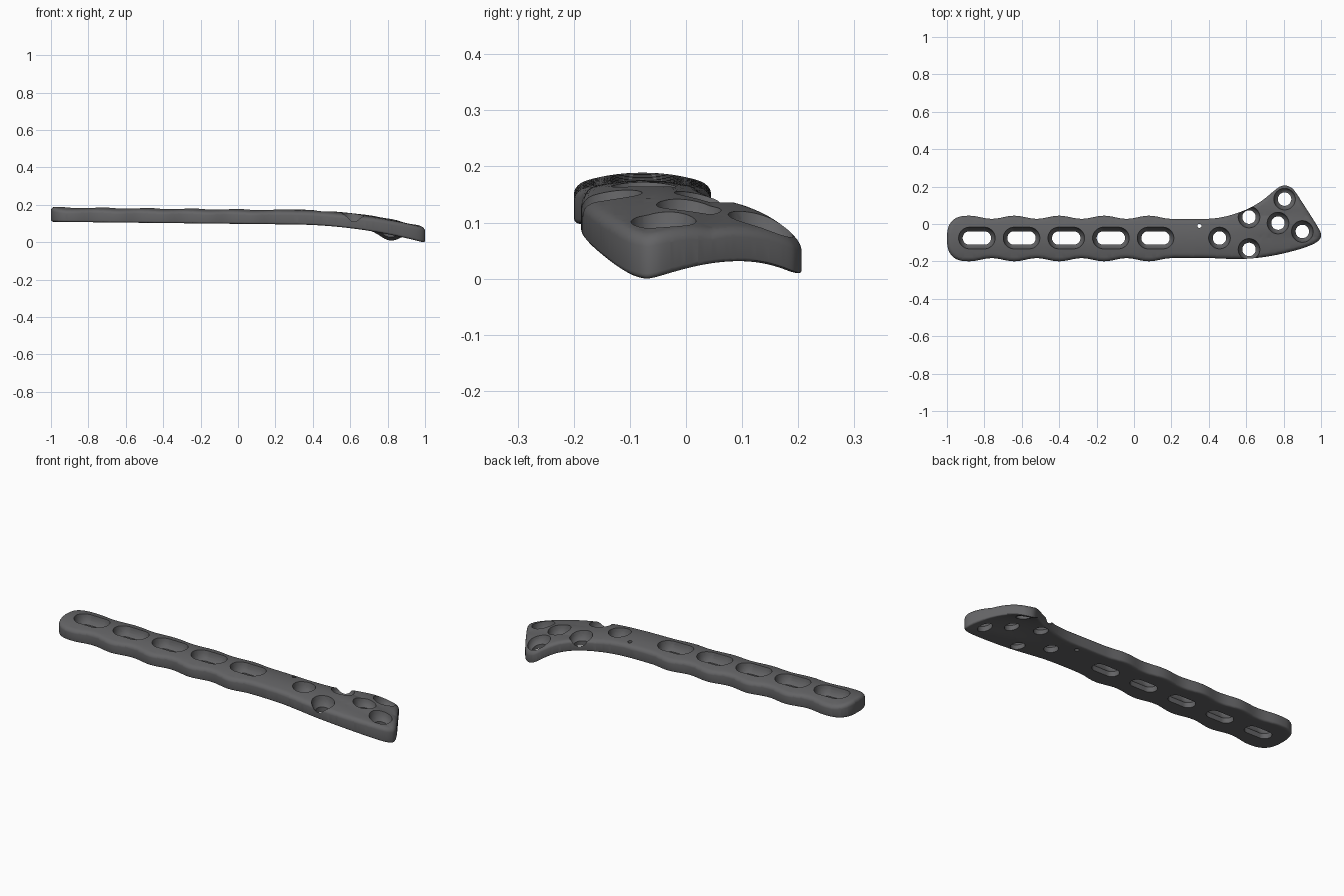
import bpy, bmesh, math
from mathutils import Vector

if "Cube" in bpy.data.objects:
    bpy.data.objects.remove(bpy.data.objects["Cube"])

THICK = 0.08
MID_Y = -0.0775

metal = bpy.data.materials.new("dark grey metal")
metal.diffuse_color = (0.125, 0.125, 0.13, 1)
metal.use_nodes = True
metal.node_tree.nodes["Principled BSDF"].inputs["Base Color"].default_value = metal.diffuse_color


def spline(pts, steps=6):
    """Smooth open curve through the points."""
    p = [Vector(q) for q in pts]
    p = [p[0] * 2 - p[1]] + p + [p[-1] * 2 - p[-2]]
    out = []
    for a, b, c, d in zip(p, p[1:], p[2:], p[3:]):
        for i in range(steps):
            t = i / steps
            out.append(0.5 * (2 * b + (c - a) * t + (2 * a - 5 * b + 4 * c - d) * t * t
                              + (3 * b - a - 3 * c + d) * t ** 3))
    return out


def loft(bm, rings):
    """Closed solid through rings of equal length, bottom to top."""
    loops = [[bm.verts.new(v) for v in ring] for ring in rings]
    n = len(loops[0])
    for lo, hi in zip(loops, loops[1:]):
        for i in range(n):
            j = (i + 1) % n
            bm.faces.new((lo[i], lo[j], hi[j], hi[i]))
    bm.faces.new(loops[0][::-1])
    bm.faces.new(loops[-1])


def make_object(name, bm):
    bmesh.ops.recalc_face_normals(bm, faces=bm.faces[:])
    mesh = bpy.data.meshes.new(name)
    bm.to_mesh(mesh)
    bm.free()
    mesh.materials.append(metal)
    ob = bpy.data.objects.new(name, mesh)
    bpy.context.collection.objects.link(ob)
    return ob


# Plate outline, counterclockwise: wavy shaft, flared head, rounded tail
def half_width(x):
    return 0.1135 + 0.0085 * math.cos(2 * math.pi * (x - 0.08) / 0.24)


shaft_x = [-0.88 + 1.08 * i / 54 for i in range(55)]
head = spline([(0.24, -0.181), (0.4, -0.182), (0.5, -0.186), (0.6, -0.186), (0.7, -0.176),
               (0.8, -0.157), (0.9, -0.13), (0.965, -0.104), (0.994, -0.08), (1.0, -0.055),
               (0.985, -0.02), (0.945, 0.045), (0.9, 0.115), (0.858, 0.178), (0.835, 0.198),
               (0.805, 0.206), (0.775, 0.197), (0.74, 0.17), (0.68, 0.122), (0.6, 0.077),
               (0.5, 0.043), (0.4, 0.028), (0.24, 0.026)])
outline = [Vector((x, MID_Y - half_width(x))) for x in shaft_x] + head
outline += [Vector((x, MID_Y + half_width(x))) for x in reversed(shaft_x)]
for i in range(1, 24):
    a = math.pi * i / 24
    c, s = math.cos(a), math.sin(a)
    outline.append(Vector((-0.88 - 0.12 * s ** 0.75,
                           MID_Y + 0.122 * math.copysign(abs(c) ** 0.75, c))))

n = len(outline)
normals = []
for i in range(n):
    t = (outline[(i + 1) % n] - outline[i - 1]).normalized()
    normals.append(Vector((t.y, -t.x)))

# Plate body with rounded rims
levels = []
for r, z0, sign in ((0.012, 0.012, -1), (0.02, THICK - 0.02, 1)):
    steps = [math.pi / 2 * k / 4 for k in range(5)]
    if sign < 0:
        steps.reverse()
    levels += [(r * (1 - math.cos(a)), z0 + sign * r * math.sin(a)) for a in steps]
bm = bmesh.new()
loft(bm, [[(p.x - m.x * d, p.y - m.y * d, z) for p, m in zip(outline, normals)]
          for d, z in levels])
plate = make_object("bone_plate", bm)

# Cutters: slots, round holes with dished tops, and a pin hole
SINK = ((0.036, -0.05), (0.036, 0.028), (0.043, 0.036), (0.05, 0.048),
        (0.055, 0.062), (0.058, 0.08), (0.06, 0.1))


def add_cutter(bm, x, y, straight, profile, seg=32):
    rings = []
    for r, z in profile:
        ring = []
        for i in range(seg):
            a = 2 * math.pi * (i + 0.5) / seg
            ring.append((x + math.copysign(straight, math.cos(a)) + r * math.cos(a),
                         y + r * math.sin(a), z))
        rings.append(ring)
    loft(bm, rings)


bm = bmesh.new()
for k in range(5):
    add_cutter(bm, -0.84 + 0.2388 * k, -0.075, 0.04, SINK)
for x, y in ((0.457, -0.075), (0.615, 0.037), (0.615, -0.136),
             (0.77, 0.005), (0.805, 0.133), (0.9, -0.04)):
    add_cutter(bm, x, y, 0, SINK)
add_cutter(bm, 0.35, -0.01, 0, ((0.011, -0.05), (0.011, 0.12)), 16)
cutter = make_object("hole_cutter", bm)
cutter.hide_render = True

bpy.context.view_layer.objects.active = plate
plate.select_set(True)
mod = plate.modifiers.new("holes", 'BOOLEAN')
mod.operation = 'DIFFERENCE'
mod.solver = 'EXACT'
mod.object = cutter
bpy.ops.object.modifier_apply(modifier=mod.name)
bpy.data.objects.remove(cutter)


# Bend the plate: crowned top, head curling down and wrapping at the back lobe
def bend(v):
    x, y, z = v
    base = 0.105 - 0.011 * x - 0.185 * max(0, x - 0.3) ** 2
    f = min(1, max(0, (x - 0.4) / 0.4))
    f = f * f * (3 - 2 * f)
    u = max(0, (y + 0.07) / 0.27)
    base += f * (0.06 * u * (1 - u) - 0.032 * u ** 4)
    side = min(1, abs(y - MID_Y) / 0.122)
    return Vector((x, y, base + z - 0.02 * side ** 2 * z / THICK))


bm = bmesh.new()
bm.from_mesh(plate.data)
bmesh.ops.triangulate(bm, faces=bm.faces[:])
cuts = [((-0.96 + 0.04 * i, 0, 0), (1, 0, 0)) for i in range(49)]
cuts += [((0, -0.1775 + 0.025 * i, 0), (0, 1, 0)) for i in range(16)]
for co, no in cuts:
    bmesh.ops.bisect_plane(bm, geom=bm.verts[:] + bm.edges[:] + bm.faces[:],
                           plane_co=co, plane_no=no, dist=1e-5)
bmesh.ops.triangulate(bm, faces=bm.faces[:])
bmesh.ops.remove_doubles(bm, verts=bm.verts[:], dist=1e-4)
for v in bm.verts:
    v.co = bend(v.co)
low = min(v.co.z for v in bm.verts)
for v in bm.verts:
    v.co.z -= low
bm.to_mesh(plate.data)
bm.free()
bpy.ops.object.shade_smooth_by_angle(angle=math.radians(35))
